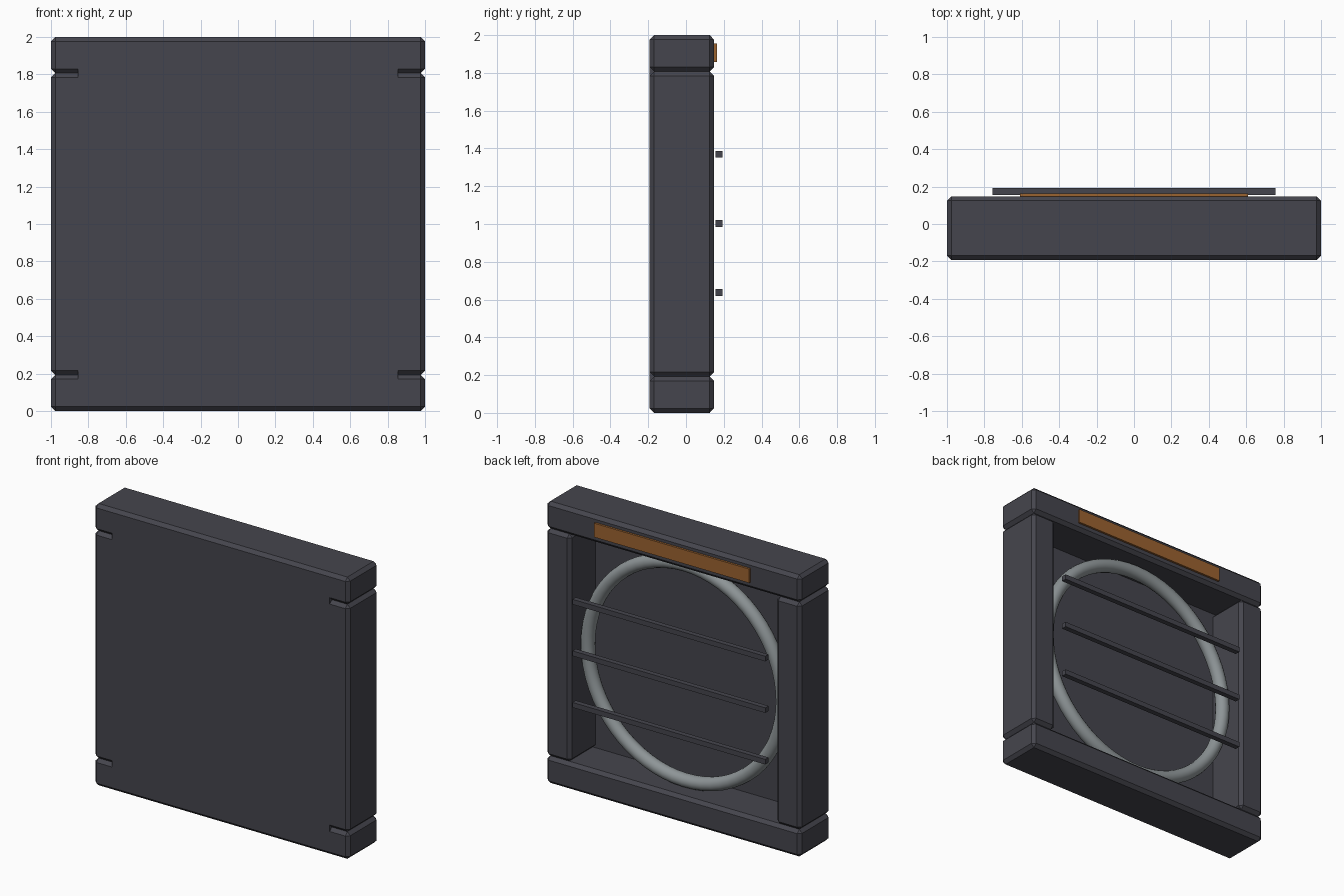
import bpy, bmesh, math
from mathutils import Vector

if "Cube" in bpy.data.objects:
    bpy.data.objects.remove(bpy.data.objects["Cube"])


def make_material(name, rgb):
    mat = bpy.data.materials.new(name)
    mat.diffuse_color = (*rgb, 1.0)
    mat.use_nodes = True
    mat.node_tree.nodes["Principled BSDF"].inputs["Base Color"].default_value = mat.diffuse_color
    return mat


charcoal = make_material("charcoal", (0.060, 0.060, 0.075))
steel_grey = make_material("steel grey", (0.27, 0.30, 0.31))
copper = make_material("copper brown", (0.33, 0.125, 0.03))


def box(name, lo, hi, mat, chamfer=0.0):
    """Axis-aligned box between two corners, with optional chamfered edges."""
    lo, hi = Vector(lo), Vector(hi)
    size, mid = hi - lo, (hi + lo) / 2
    bm = bmesh.new()
    bmesh.ops.create_cube(bm, size=1.0)
    for v in bm.verts:
        v.co = Vector(c * s for c, s in zip(v.co, size))
    if chamfer:
        bmesh.ops.bevel(bm, geom=bm.edges[:], offset=chamfer, segments=1,
                        affect='EDGES')
    mesh = bpy.data.meshes.new(name)
    bm.to_mesh(mesh)
    bm.free()
    mesh.materials.append(mat)
    obj = bpy.data.objects.new(name, mesh)
    obj.location = mid
    bpy.context.collection.objects.link(obj)
    return obj


FRONT, BACK = -0.192, 0.148    # frame depth
RAIL = 0.193                   # width of the frame members
CHAMFER = 0.023

# Frame: full-width rails with posts between them
box("bottom_rail", (-1, FRONT, 0), (1, BACK, RAIL), charcoal, CHAMFER)
box("top_rail", (-1, FRONT, 2 - RAIL), (1, BACK, 2), charcoal, CHAMFER)
for side, name in ((-1, "left_post"), (1, "right_post")):
    x0, x1 = sorted((side, side * (1 - RAIL)))
    box(name, (x0, FRONT, RAIL), (x1, BACK, 2 - RAIL), charcoal, CHAMFER)

# Flush panel closing the front
box("front_panel", (-0.855, FRONT, 0.145), (0.855, -0.14, 1.855), charcoal)

# Round hoop inside the frame
bpy.ops.mesh.primitive_torus_add(major_radius=0.766, minor_radius=0.047,
                                 major_segments=64, minor_segments=16,
                                 location=(0, 0.005, 1.0),
                                 rotation=(math.pi / 2, 0, 0))
hoop = bpy.context.object
hoop.name = "hoop"
hoop.data.materials.append(steel_grey)
bpy.ops.object.shade_smooth()

# Horizontal bars across the open back
for i, z in enumerate((0.637, 1.003, 1.369)):
    box(f"back_bar_{i + 1}", (-0.757, 0.155, z - 0.018),
        (0.757, 0.192, z + 0.018), charcoal)

# Plate on the top rail
box("back_plate", (-0.61, 0.14, 1.857), (0.61, 0.163, 1.956), copper)
